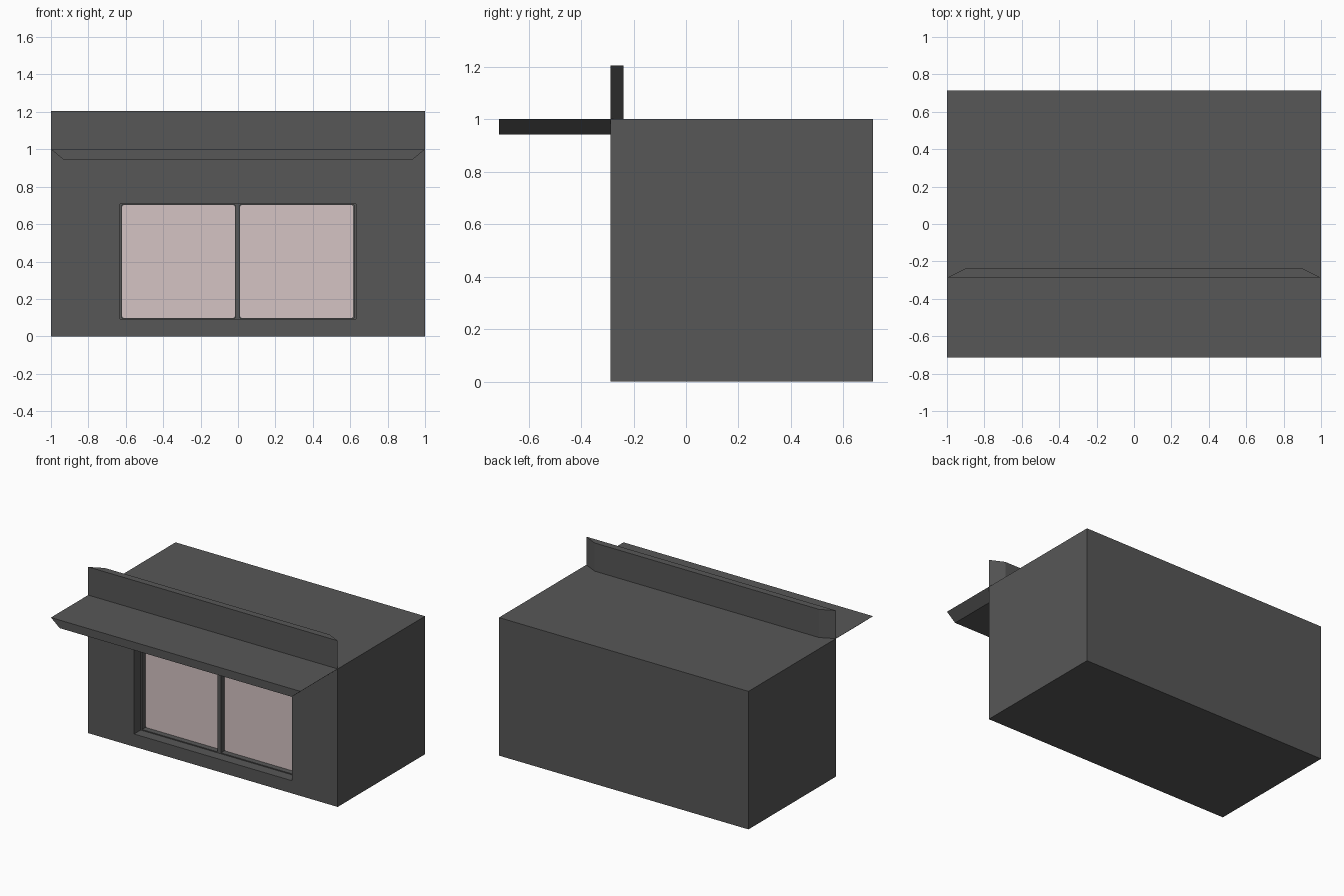
import bpy, bmesh

if "Cube" in bpy.data.objects:
    bpy.data.objects.remove(bpy.data.objects["Cube"])

def material(name, rgb):
    m = bpy.data.materials.new(name)
    m.diffuse_color = (*rgb, 1)
    m.use_nodes = True
    m.node_tree.nodes["Principled BSDF"].inputs["Base Color"].default_value = m.diffuse_color
    return m

charcoal = material("charcoal", (0.095, 0.095, 0.095))
pale_pane = material("pale_pink_pane", (0.66, 0.55, 0.55))

def finish(name, bm, mat):
    bmesh.ops.recalc_face_normals(bm, faces=bm.faces[:])
    me = bpy.data.meshes.new(name)
    bm.to_mesh(me)
    bm.free()
    me.materials.append(mat)
    ob = bpy.data.objects.new(name, me)
    bpy.context.collection.objects.link(ob)
    return ob

def prism(name, profile, direction, mat):
    """Extrude a closed 3D outline along a direction."""
    bm = bmesh.new()
    face = bm.faces.new([bm.verts.new(p) for p in profile])
    new = bmesh.ops.extrude_face_region(bm, geom=[face], use_keep_orig=True)["geom"]
    bmesh.ops.translate(bm, vec=direction,
                        verts=[v for v in new if isinstance(v, bmesh.types.BMVert)])
    return finish(name, bm, mat)

FRONT, BACK = -0.287, 0.713
Y_FRAME, Y_PANE = FRONT + 0.075, FRONT + 0.115

# Body: nested rectangles from the back, around the front, into the window recess
def ring(bm, x, z0, z1, y):
    return [bm.verts.new(p) for p in ((-x, y, z0), (x, y, z0), (x, y, z1), (-x, y, z1))]

bm = bmesh.new()
rings = [ring(bm, *r) for r in (
    (1, 0, 1, BACK), (1, 0, 1, FRONT),
    (0.632, 0.092, 0.707, FRONT), (0.632, 0.092, 0.707, Y_FRAME),
    (0.62, 0.099, 0.702, Y_FRAME), (0.62, 0.099, 0.702, Y_PANE + 0.005))]
for a, b in zip(rings, rings[1:]):
    for i in range(4):
        j = (i + 1) % 4
        bm.faces.new((a[i], a[j], b[j], b[i]))
bm.faces.new(rings[0])
bm.faces.new(rings[-1])
finish("kiosk_body", bm, charcoal)

# Centre mullion between the panes
prism("window_mullion", [(-0.016, Y_FRAME, 0.099), (0.012, Y_FRAME, 0.099),
                         (0.012, Y_FRAME, 0.702), (-0.016, Y_FRAME, 0.702)],
      (0, 0.045, 0), charcoal)

# Two panes with clipped corners
def pane(name, x0, x1, z0=0.099, z1=0.702, c=0.008):
    pts = [(x0 + c, z0), (x1 - c, z0), (x1, z0 + c), (x1, z1 - c),
           (x1 - c, z1), (x0 + c, z1), (x0, z1 - c), (x0, z0 + c)]
    prism(name, [(x, Y_PANE, z) for x, z in pts], (0, 0.005, 0), pale_pane)

pane("left_pane", -0.62, -0.016)
pane("right_pane", 0.012, 0.616)

# Awning flap: plate with undercut ends
prism("awning_flap", [(-1, -0.713, 1), (1, -0.713, 1),
                      (0.93, -0.713, 0.942), (-0.93, -0.713, 0.942)],
      (0, FRONT + 0.713, 0), charcoal)

# Upright sign board with mitred ends
prism("upright_board", [(-1, FRONT, 1), (1, FRONT, 1),
                        (0.9, -0.238, 1), (-0.9, -0.238, 1)],
      (0, 0, 0.204), charcoal)
